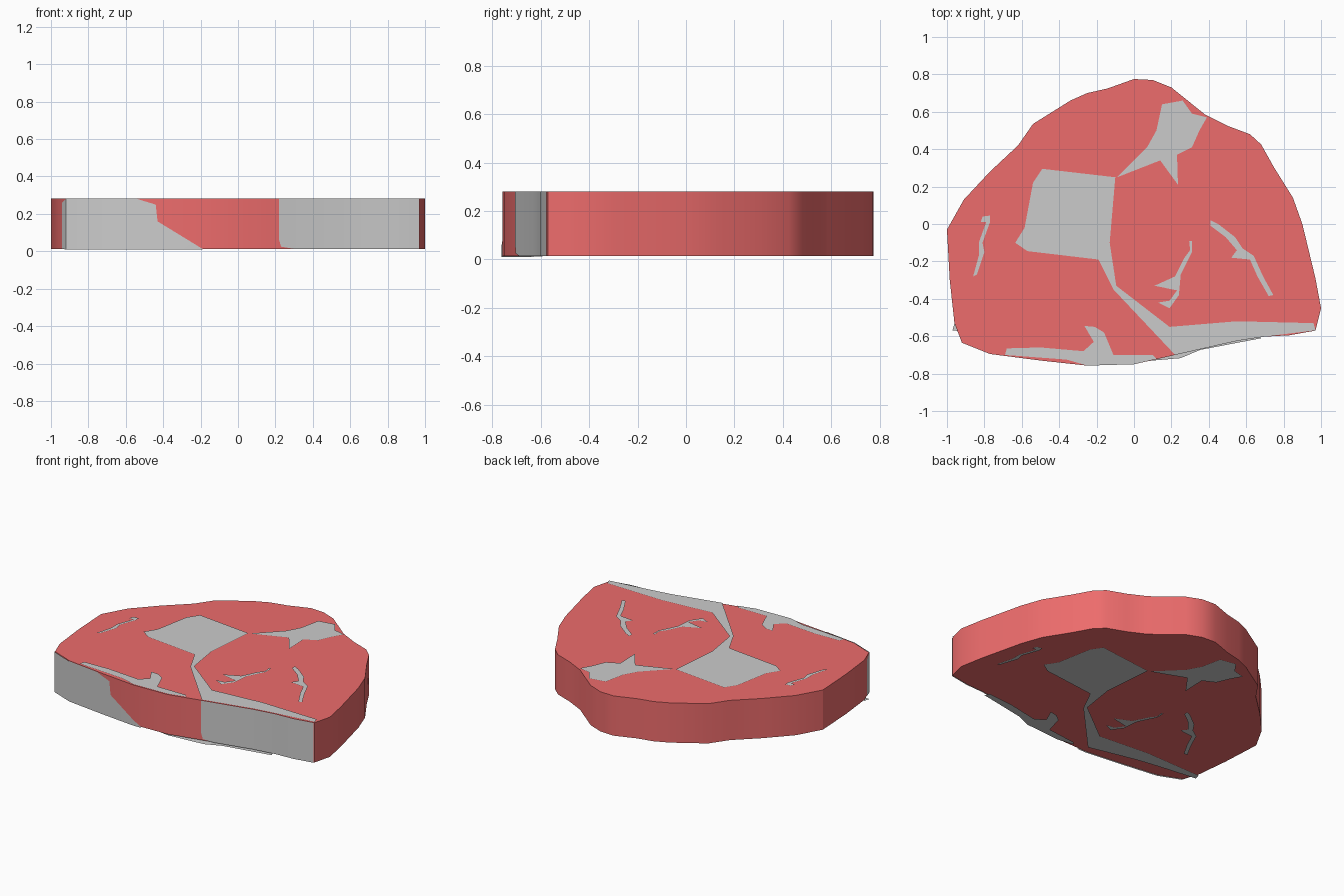
import bpy, bmesh, math

BOTTOM, TOP = 0.013, 0.281

red = bpy.data.materials.new("meat_red")
red.diffuse_color = (0.85, 0.15, 0.15, 1)


def add_object(name, bm, mat=None):
    mesh = bpy.data.meshes.new(name)
    bm.to_mesh(mesh)
    bm.free()
    obj = bpy.data.objects.new(name, mesh)
    bpy.context.collection.objects.link(obj)
    if mat:
        mesh.materials.append(mat)
    return obj


def sheet(name, pts, z, up):
    """Flat polygon facing up or down."""
    bm = bmesh.new()
    face = bm.faces.new([bm.verts.new((x, y, z)) for x, y in pts])
    face.normal_update()
    if (face.normal.z > 0) != up:
        face.normal_flip()
    bmesh.ops.triangulate(bm, faces=[face])
    return add_object(name, bm)


# Meat slab: outline extruded upwards
side_and_back = [
    (-0.96, -0.53), (-0.985, -0.3), (-1, -0.03), (-0.91, 0.13), (-0.77, 0.28),
    (-0.62, 0.42), (-0.54, 0.535), (-0.34, 0.66), (-0.25, 0.70), (-0.14, 0.725),
    (0, 0.775), (0.10, 0.77), (0.20, 0.73), (0.38, 0.585), (0.5, 0.525),
    (0.62, 0.48), (0.68, 0.425), (0.75, 0.3), (0.85, 0.14), (0.9, 0),
    (0.97, -0.29), (1, -0.45)]
front = [(0.97, -0.57), (0.83, -0.595), (0.7, -0.602), (0.55, -0.625),
         (0.22, -0.70), (0, -0.75), (-0.25, -0.757), (-0.5, -0.73),
         (-0.77, -0.695), (-0.92, -0.635)]
bm = bmesh.new()
base = bm.faces.new([bm.verts.new((x, y, BOTTOM)) for x, y in side_and_back + front])
res = bmesh.ops.extrude_face_region(bm, geom=[base], use_keep_orig=True)
bmesh.ops.translate(bm, vec=(0, 0, TOP - BOTTOM),
                    verts=[v for v in res["geom"] if isinstance(v, bmesh.types.BMVert)])
bmesh.ops.recalc_face_normals(bm, faces=bm.faces)
slab = add_object("meat_slab", bm, red)
slab.data.shade_smooth()
slab.data.set_sharp_from_angle(angle=math.radians(30))

# Fat patterns on the cut faces
bone_and_strip = [
    (-0.49, 0.295), (-0.10, 0.25), (-0.13, -0.1), (-0.095, -0.33), (0.19, -0.55),
    (0.55, -0.52), (0.96, -0.53), (0.97, -0.568), (0.7, -0.602), (0.55, -0.625),
    (0.22, -0.70), (-0.11, -0.35), (-0.19, -0.19), (-0.57, -0.145),
    (-0.635, -0.10), (-0.585, -0.02), (-0.54, 0.22)]
star_fat = [
    (-0.09, 0.25), (0.07, 0.41), (0.12, 0.5), (0.15, 0.64), (0.26, 0.66),
    (0.31, 0.59), (0.39, 0.57), (0.35, 0.5), (0.31, 0.41), (0.23, 0.37),
    (0.235, 0.21), (0.14, 0.34)]
edge_fat = [
    (-0.69, -0.70), (-0.68, -0.665), (-0.5, -0.66), (-0.27, -0.68), (-0.215, -0.63),
    (-0.265, -0.545), (-0.21, -0.55), (-0.16, -0.58), (-0.11, -0.70), (0.1, -0.70),
    (0.12, -0.72), (0, -0.75), (-0.25, -0.757), (-0.36, -0.725)]
left_vein = [
    (-0.86, -0.28), (-0.84, -0.27), (-0.80, -0.15), (-0.81, -0.1), (-0.77, 0.01),
    (-0.77, 0.045), (-0.81, 0.04), (-0.82, 0.01), (-0.79, 0.01), (-0.83, -0.1),
    (-0.83, -0.17)]
forked_vein = [
    (0.31, -0.09), (0.31, -0.15), (0.25, -0.27), (0.24, -0.38), (0.19, -0.45),
    (0.13, -0.42), (0.19, -0.41), (0.23, -0.355), (0.11, -0.33), (0.22, -0.28),
    (0.27, -0.18), (0.30, -0.14), (0.295, -0.09)]
right_vein = [
    (0.41, 0.02), (0.45, 0), (0.54, -0.07), (0.58, -0.13), (0.64, -0.17),
    (0.69, -0.28), (0.745, -0.38), (0.72, -0.385), (0.66, -0.28), (0.62, -0.19),
    (0.52, -0.18), (0.55, -0.14), (0.49, -0.07), (0.41, -0.01)]


def turn(pts, angle, cx, cy):
    c, s = math.cos(angle), math.sin(angle)
    return [(cx + (x - cx) * c - (y - cy) * s, cy + (x - cx) * s + (y - cy) * c)
            for x, y in pts]


# The underside carries the same pattern turned over left to right
for name, pts in [("bone_and_strip", bone_and_strip), ("star_fat", star_fat),
                  ("edge_fat", edge_fat), ("left_vein", left_vein),
                  ("forked_vein", forked_vein), ("right_vein", right_vein)]:
    flipped = [(-x, y) for x, y in pts]
    if name == "edge_fat":
        flipped = turn(flipped, math.radians(6.5), -0.1, -0.75)
    sheet(name + "_top", pts, 0.286, True)
    sheet(name + "_bottom", flipped, 0.006 if name != "edge_fat" else 0.0, False)


# Fat panels on the front rim: columns of (x, low z, high z) laid on the outline
def front_y(x):
    line = sorted(front + [side_and_back[0]])
    for (x0, y0), (x1, y1) in zip(line, line[1:]):
        if x0 <= x <= x1:
            return y0 + (y1 - y0) * (x - x0) / (x1 - x0)
    return line[-1][1]


def rim_panel(name, columns):
    bm = bmesh.new()
    rows = [[bm.verts.new((x, front_y(x) - 0.006, z)) for z in (lo, hi)]
            for x, lo, hi in columns]
    for a, b in zip(rows, rows[1:]):
        bm.faces.new((a[0], b[0], b[1], a[1]))
    obj = add_object(name, bm)
    obj.data.shade_smooth()
    obj.data.set_sharp_from_angle(angle=math.radians(30))


rim_panel("rim_fat_left", [
    (-0.94, 0.013, 0.26), (-0.92, 0.01, 0.281), (-0.77, 0.01, 0.281),
    (-0.54, 0.01, 0.281), (-0.5, 0.01, 0.268), (-0.44, 0.01, 0.25),
    (-0.43, 0.01, 0.16), (-0.25, 0.01, 0.05), (-0.19, 0.01, 0.013)])
rim_panel("rim_fat_right", [
    (0.22, 0.06, 0.281), (0.23, 0.025, 0.281), (0.3, 0.013, 0.281),
    (0.55, 0.013, 0.281), (0.7, 0.013, 0.281), (0.83, 0.013, 0.281),
    (0.967, 0.013, 0.281)])
